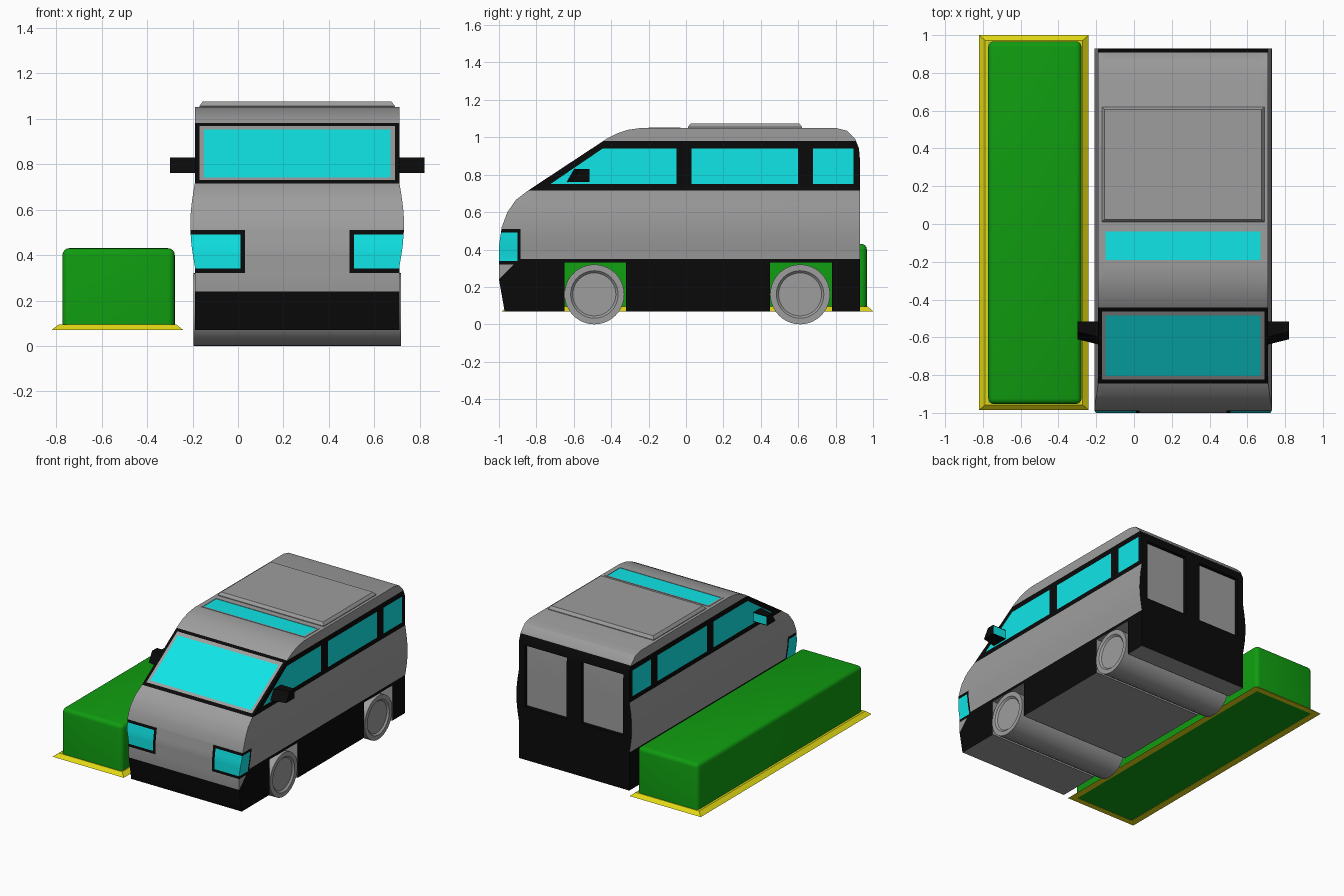
import bpy, bmesh, math
from mathutils import Matrix, Vector

cube = bpy.data.objects.get("Cube")
if cube:
    bpy.data.objects.remove(cube, do_unlink=True)

CX = 0.26  # van centre line


def material(name, rgb):
    m = bpy.data.materials.new(name)
    m.use_nodes = True
    m.diffuse_color = (*rgb, 1)
    m.node_tree.nodes["Principled BSDF"].inputs["Base Color"].default_value = (*rgb, 1)
    return m


GREY, BLACK, GLASS = range(3)
VAN = [material("grey_paint", (0.34, 0.34, 0.34)),
       material("black_trim", (0.003, 0.003, 0.003)),
       material("cyan_glass", (0.005, 0.8, 0.81))]
GREEN = material("hedge_green", (0.005, 0.33, 0.005))
YELLOW = material("kerb_yellow", (0.76, 0.69, 0.007))


def finish(name, bm, mats, loc=(0, 0, 0), smooth=False):
    bmesh.ops.recalc_face_normals(bm, faces=bm.faces)
    me = bpy.data.meshes.new(name)
    bm.to_mesh(me)
    bm.free()
    for m in mats:
        me.materials.append(m)
    ob = bpy.data.objects.new(name, me)
    ob.location = loc
    bpy.context.collection.objects.link(ob)
    if smooth:
        bpy.ops.object.select_all(action='DESELECT')
        ob.select_set(True)
        bpy.context.view_layer.objects.active = ob
        bpy.ops.object.shade_smooth_by_angle(angle=math.radians(30))
    return ob


def prism(profile, x0, x1):
    """Extrude a side profile of (y, z) points along x."""
    bm = bmesh.new()
    face = bm.faces.new([bm.verts.new((x0, y, z)) for y, z in profile])
    ext = bmesh.ops.extrude_face_region(bm, geom=[face])
    moved = [v for v in ext["geom"] if isinstance(v, bmesh.types.BMVert)]
    bmesh.ops.translate(bm, verts=moved, vec=(x1 - x0, 0, 0))
    bmesh.ops.recalc_face_normals(bm, faces=bm.faces)
    return bm


def loft(rings, closed=False):
    """Skin rectangular rings given as (half x, half y, z)."""
    bm = bmesh.new()
    loops = [[bm.verts.new((sx * hx, sy * hy, z))
              for sx, sy in ((-1, -1), (1, -1), (1, 1), (-1, 1))] for hx, hy, z in rings]
    pairs = list(zip(loops, loops[1:])) + ([(loops[-1], loops[0])] if closed else [])
    for a, b in pairs:
        for i in range(4):
            j = (i + 1) % 4
            bm.faces.new((a[i], a[j], b[j], b[i]))
    if not closed:
        bm.faces.new(loops[0])
        bm.faces.new(loops[-1])
    return bm


def cut(bm, axis, values, pick):
    """Split the picked faces along planes, so that they can be painted."""
    no = Vector(axis)
    for v in values:
        geom = set()
        for f in bm.faces:
            if pick(f):
                geom.update([f, *f.edges, *f.verts])
        bmesh.ops.bisect_plane(bm, geom=list(geom), plane_co=no * v / no.length_squared,
                               plane_no=no, dist=1e-5)


X, Y, Z = (1, 0, 0), (0, 1, 0), (0, 0, 1)

# Body: side profile with the two wheel openings
profile = [(-0.97, 0.07), (-1.0, 0.24), (-1.0, 0.42), (-0.985, 0.52), (-0.955, 0.6),
           (-0.91, 0.665), (-0.845, 0.715), (-0.42, 0.995), (-0.37, 1.02), (-0.31, 1.04),
           (-0.24, 1.05), (0.8, 1.05), (0.86, 1.035), (0.905, 0.99), (0.925, 0.94),
           (0.93, 0.88), (0.93, 0.07)]
for y0, y1 in ((0.45, 0.78), (-0.65, -0.32)):
    profile += [(y1, 0.07), (y1, 0.33), (y0, 0.33), (y0, 0.07)]
bm = prism(profile, -0.45, 0.45)
bmesh.ops.triangulate(bm, faces=[f for f in bm.faces if len(f.verts) > 4])

# Bulging waist
cut(bm, Z, (0.35, 0.4, 0.45, 0.51, 0.57, 0.64, 0.715, 0.98), lambda f: True)
for v in bm.verts:
    t = (v.co.z - 0.35) / (0.715 - 0.35)
    if 0 < t < 1:
        v.co.x += math.copysign(0.02 * math.sin(math.pi * t), v.co.x)
bm.normal_update()


def side(f):
    return abs(f.normal.x) > 0.8


def nose(f):
    return f.normal.y < -0.3 and not side(f) and (f.calc_center_median().y < -0.8
                                                  or f.calc_center_median().z > 0.6)


def rear(f):
    return f.normal.y > 0.3 and f.calc_center_median().y > 0.85


def roof(f):
    return f.normal.z > 0.95


# Cut lines for windows, lamps, doors and skylight
SLOPE = (0, -0.68, 1)
SLOPE_AT = 0.75 + 0.68 * 0.725
cut(bm, Y, (-0.9, -0.885, -0.05, 0.03, 0.6, 0.68, 0.895), side)
cut(bm, Z, (0.32, 0.34, 0.49, 0.75, 0.94), side)
cut(bm, SLOPE, (SLOPE_AT,), side)
cut(bm, (0, -1, 1), (1.24,), lambda f: side(f) and f.calc_center_median().y < -0.885)
cut(bm, Z, (0.32, 0.34, 0.49, 0.73, 0.742, 0.952, 0.967), nose)
cut(bm, X, (-0.43, -0.41, -0.25, -0.23, 0.23, 0.25, 0.41, 0.43), nose)
cut(bm, X, (-0.4, -0.06, 0.06, 0.4), rear)
cut(bm, Z, (0.46, 0.91), rear)
cut(bm, X, (-0.41, 0.41), roof)
cut(bm, Y, (-0.19, -0.04), roof)


def paint(f):
    c = f.calc_center_median()
    ax, y, z = abs(c.x), c.y, c.z
    if rear(f):
        return BLACK if z < 0.98 else GREY
    if side(f):
        if 0.715 < z < 0.98:
            pane = (y < -0.05 and z - 0.68 * y < SLOPE_AT) or 0.03 < y < 0.6 or 0.68 < y < 0.895
            return GLASS if pane and 0.75 < z < 0.94 else BLACK
        if y < -0.885 and 0.32 < z < 0.51:
            return GLASS if y < -0.9 and 0.34 < z < 0.49 else BLACK
        return BLACK if z < 0.35 and z - y < 1.24 or z < 0.24 else GREY
    if nose(f):
        if 0.715 < z < 0.98:
            if ax < 0.41 and 0.742 < z < 0.952:
                return GLASS
            return GREY if ax < 0.43 and 0.73 < z < 0.967 else BLACK
        if ax > 0.23 and 0.32 < z < 0.51:
            return GLASS if ax > 0.25 and 0.34 < z < 0.49 else BLACK
        return BLACK if z < 0.24 else GREY
    if roof(f) and ax < 0.41 and -0.19 < y < -0.04:
        return GLASS
    return GREY


for f in bm.faces:
    f.material_index = paint(f)

# Recessed rear door panels
for s in (-1, 1):
    panel = [f for f in bm.faces if rear(f) and 0.06 < s * f.calc_center_median().x < 0.4
             and 0.46 < f.calc_center_median().z < 0.91]
    ext = bmesh.ops.extrude_face_region(bm, geom=panel)["geom"]
    bmesh.ops.delete(bm, geom=[f for f in panel if f.is_valid], context='FACES')
    bmesh.ops.translate(bm, verts=[v for v in ext if isinstance(v, bmesh.types.BMVert)],
                        vec=(0, -0.025, 0))
    for f in ext:
        if isinstance(f, bmesh.types.BMFace):
            f.material_index = GREY
finish("van_body", bm, VAN, (CX, 0, 0), smooth=True)

# Raised roof hatch and skylight rim
finish("roof_hatch", loft([(0.43, 0.305, 1.045), (0.43, 0.305, 1.055), (0.415, 0.29, 1.075)]),
       VAN, (CX, 0.315, 0))
finish("skylight_rim", loft([(0.425, 0.085, 1.045), (0.425, 0.085, 1.053), (0.41, 0.075, 1.053),
                             (0.41, 0.075, 1.045)], closed=True), VAN, (CX, -0.115, 0))

# Full-width wheels with a recessed rim at each end
for name, y in (("front_wheels", -0.49), ("rear_wheels", 0.61)):
    bm = bmesh.new()
    bmesh.ops.create_cone(bm, cap_ends=True, segments=40, radius1=0.16, radius2=0.16,
                          depth=0.912, matrix=Matrix.Rotation(math.pi / 2, 4, 'Y'))
    caps = [f for f in bm.faces if len(f.verts) > 4]
    for thick, depth in ((0.033, 0), (0.012, -0.012)):
        bmesh.ops.inset_individual(bm, faces=caps, thickness=thick, depth=depth)
    finish(name, bm, VAN, (CX, y, 0.16), smooth=True)

# Door mirrors with glass facing back
for name, s in (("left_mirror", 1), ("right_mirror", -1)):
    bm = prism([(-0.64, 0.76), (-0.6, 0.83), (-0.515, 0.83), (-0.515, 0.76)], s * 0.44, s * 0.56)
    for v in bm.verts:
        if abs(v.co.x) > 0.5 and v.co.y < -0.55:
            v.co.y += 0.03
    for f in bm.faces:
        f.material_index = BLACK
    back = [f for f in bm.faces if f.normal.y > 0.9]
    bmesh.ops.inset_individual(bm, faces=back, thickness=0.008, depth=0)
    back[0].material_index = GLASS
    finish(name, bm, VAN, (CX, 0, 0))

# Rounded green hedge block
bm = loft([(0.247, 0.96, 0.072), (0.247, 0.96, 0.43)])
edges = [e for e in bm.edges if max(v.co.z for v in e.verts) > 0.4]
bmesh.ops.bevel(bm, geom=edges, offset=0.03, segments=4, profile=0.5, affect='EDGES')
finish("hedge", bm, [GREEN], (-0.525, 0.007, 0), smooth=True)

# Sloping yellow kerb around the hedge
finish("kerb", loft([(0.29, 0.9925, 0.07), (0.258, 0.965, 0.095), (0.24, 0.95, 0.095),
                     (0.24, 0.95, 0.07)], closed=True), [YELLOW], (-0.53, 0.0075, 0))
